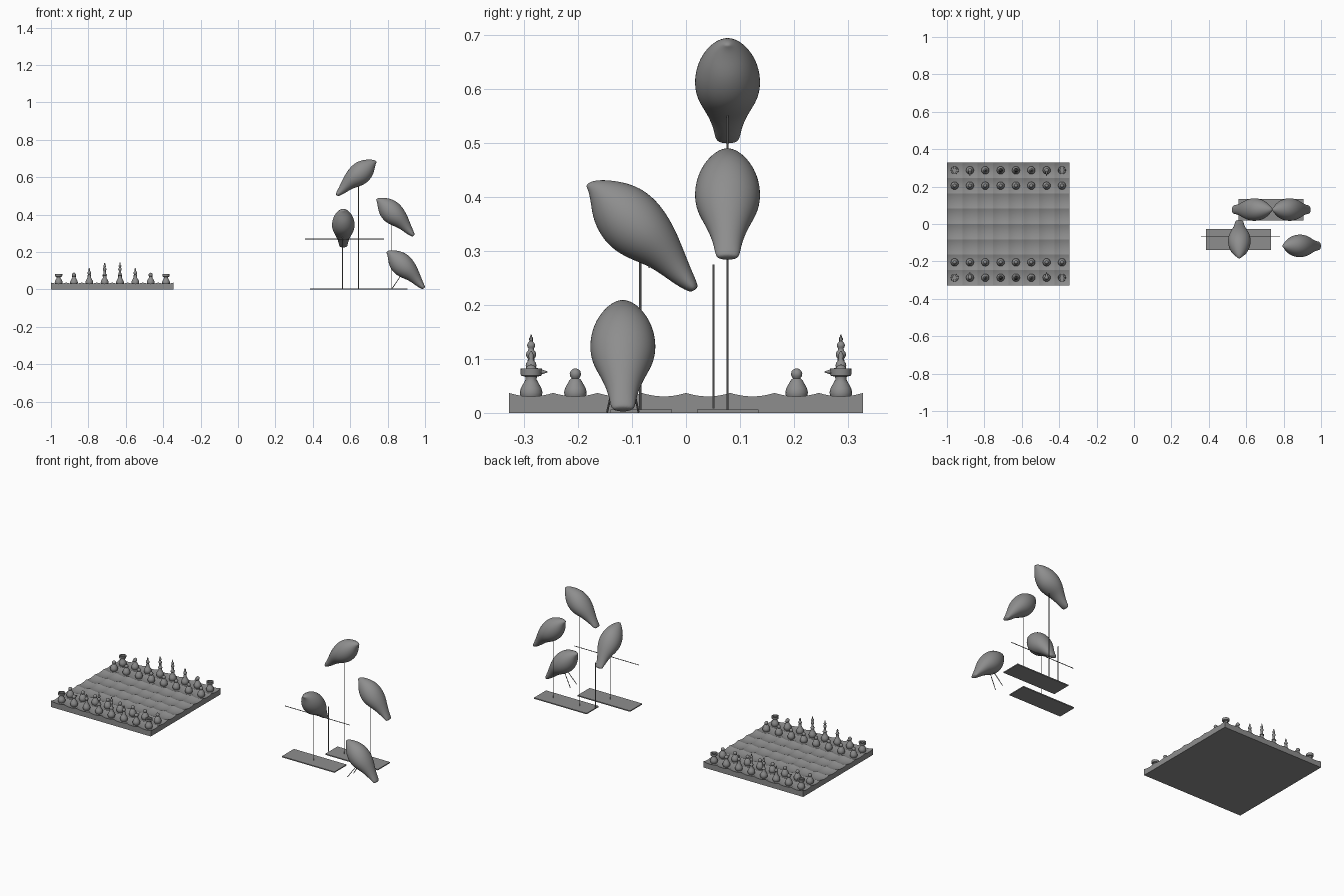
import bpy, bmesh, math
from mathutils import Matrix, Vector

cube = bpy.data.objects.get("Cube")
if cube:
    bpy.data.objects.remove(cube, do_unlink=True)

GREY = (0.27, 0.27, 0.27, 1)
mat = bpy.data.materials.new("plain grey")
mat.use_nodes = True
mat.diffuse_color = GREY
mat.node_tree.nodes["Principled BSDF"].inputs["Base Color"].default_value = GREY


def finish(bm, name, place=Matrix(), smooth=40):
    """Turn a bmesh into a placed, shaded object."""
    bmesh.ops.recalc_face_normals(bm, faces=bm.faces)
    mesh = bpy.data.meshes.new(name)
    bm.to_mesh(mesh)
    bm.free()
    mesh.materials.append(mat)
    obj = bpy.data.objects.new(name, mesh)
    bpy.context.collection.objects.link(obj)
    obj.matrix_world = place
    if smooth:
        bpy.ops.object.select_all(action="DESELECT")
        obj.select_set(True)
        bpy.context.view_layer.objects.active = obj
        bpy.ops.object.shade_smooth_by_angle(angle=math.radians(smooth))
    return obj


def loft(bm, rings):
    """Skin a list of equal point rings and cap both ends."""
    loops = [[bm.verts.new(p) for p in ring] for ring in rings]
    n = len(loops[0])
    for a, b in zip(loops, loops[1:]):
        for i in range(n):
            j = (i + 1) % n
            bm.faces.new((a[i], a[j], b[j], b[i]))
    bm.faces.new(loops[0])
    bm.faces.new(loops[-1])


def lathe(bm, profile, n=16):
    angles = [math.tau * i / n for i in range(n)]
    loft(bm, [[(r * math.cos(t), r * math.sin(t), z) for t in angles] for r, z in profile])


def rod(name, a, b, radius):
    a, b = Vector(a), Vector(b)
    bm = bmesh.new()
    bmesh.ops.create_cone(bm, cap_ends=True, segments=8, radius1=radius, radius2=radius, depth=(b - a).length)
    turn = (b - a).to_track_quat("Z", "Y").to_matrix().to_4x4()
    return finish(bm, name, Matrix.Translation((a + b) / 2) @ turn)


# Game board: every square is a shallow dish
CELL, BOARD_X = 0.082, -0.672
bm = bmesh.new()
bmesh.ops.create_grid(bm, x_segments=64, y_segments=64, size=CELL * 4)


def dish(v):
    step = round((v + CELL * 4) / (CELL / 8)) % 8
    return ((step - 4) / 4) ** 2


for v in bm.verts:
    v.co.z = 0.024 + 0.0065 * (dish(v.co.x) + dish(v.co.y))
rim = [e for e in bm.edges if e.is_boundary]
skirt = bmesh.ops.extrude_edge_only(bm, edges=rim)["geom"]
for v in skirt:
    if isinstance(v, bmesh.types.BMVert):
        v.co.z = 0
bmesh.ops.contextual_create(bm, geom=[e for e in skirt if isinstance(e, bmesh.types.BMEdge) and e.is_boundary])
finish(bm, "game_board", Matrix.Translation((BOARD_X, 0, 0)), 20)


# Game pieces
def bead(z, r, top=80):
    """Profile of a ball centred at height z."""
    return [(r * math.cos(math.radians(t)), z + r * math.sin(math.radians(t))) for t in range(-50, top + 1, 26)]


BODY = [(.016, .022), (.02, .032), (.021, .038), (.019, .046), (.014, .055), (.010, .062)]
TALL = BODY + [(.009, .074), (.013, .077), (.007, .083)] + bead(.108, .0095, 60) + bead(.125, .0075, 60)
HEADS = {
    "pawn": BODY + bead(.072, .0105) + [(.001, .0825)],
    "rook": BODY + [(.011, .067), (.019, .069), (.02, .082), (.013, .082), (.012, .074), (.001, .074)],
    "knight": BODY + bead(.078, .011) + [(.002, .09)],
    "bishop": BODY + [(.008, .074)] + bead(.088, .010, 60) + [(.004, .1), (.005, .107), (.001, .115)],
    "queen": TALL + [(.003, .133), (.004, .138), (.001, .142)],
    "king": TALL + [(.002, .133), (.003, .136), (.001, .145)],
}
BACK_ROW = ["rook", "knight", "bishop", "queen", "king", "bishop", "knight", "rook"]

for side in (-1, 1):
    for col in range(8):
        x = BOARD_X + (col - 3.5) * CELL
        for kind, row in ((BACK_ROW[col], 3.5), ("pawn", 2.5)):
            bm = bmesh.new()
            lathe(bm, HEADS[kind])
            if kind == "knight":  # muzzle points to the middle of the board
                pose = Matrix.Translation((0, -side * .018, .076)) @ Matrix.Rotation(side * math.pi / 2, 4, "X")
                bmesh.ops.create_cone(bm, cap_ends=True, segments=12, radius1=.009, radius2=.001,
                                      depth=.024, matrix=pose)
            finish(bm, kind, Matrix.Translation((x, side * row * CELL, 0)), 50)

# Bird cross-sections: top (forward, up), bottom (forward, up), half width
SECTIONS = [
    (.100, .092, .099, .088, .004), (.090, .100, .095, .080, .012),
    (.067, .102, .091, .059, .027), (.033, .098, .087, .028, .044),
    (0, .087, .070, -.006, .058), (-.028, .065, .046, -.030, .063),
    (-.048, .039, .015, -.046, .060), (-.065, .009, -.015, -.057, .049),
    (-.080, -.028, -.041, -.074, .035), (-.093, -.061, -.067, -.093, .026),
    (-.106, -.090, -.089, -.105, .023), (-.107, -.098, -.096, -.106, .016),
]


def bird(name, centre, heading, pitch=0):
    bm = bmesh.new()
    rings = []
    for tf, tz, bf, bz, w in SECTIONS:
        top, low = Vector((tf, 0, tz)), Vector((bf, 0, bz))
        mid, half = (top + low) / 2, (top - low) / 2 * 1.03
        rings.append([mid + half * math.cos(t) + Vector((0, w * math.sin(t), 0))
                      for t in (math.tau * i / 16 for i in range(16))])
    loft(bm, rings)
    place = (Matrix.Translation(centre) @ Matrix.Rotation(math.radians(heading), 4, "Z")
             @ Matrix.Rotation(math.radians(pitch), 4, "Y"))
    obj = finish(bm, name, place, 180)
    sub = obj.modifiers.new("round", "SUBSURF")
    sub.levels = sub.render_levels = 2


bird("side_facing_bird", (.563, -.085, .33), -90)
bird("top_bird", (.636, .077, .598), 0, 4)
bird("middle_bird", (.838, .077, .389), 180)
bird("standing_bird", (.893, -.117, .108), 180)

# Stands
for name, x, y in (("front_base", .559, -.083), ("back_base", .733, .077)):
    bm = bmesh.new()
    bmesh.ops.create_cube(bm, size=1, matrix=Matrix.Translation((x, y, .003)) @ Matrix.Diagonal((.346, .114, .006, 1)))
    finish(bm, name, smooth=0)
rod("front_bird_post", (.558, -.085, .003), (.558, -.085, .29), .0022)
rod("top_bird_post", (.644, .077, .003), (.644, .077, .57), .0016)
rod("middle_bird_post", (.82, .077, .003), (.82, .077, .36), .0016)
rod("spare_post", (.56, .051, .008), (.56, .051, .275), .0022)
rod("perch_bar", (.357, -.068, .27), (.78, -.068, .27), .002)
for side in (-1, 1):
    rod("standing_leg", (.868, -.117 + side * .014, .07), (.822, -.117 + side * .029, .002), .002)
